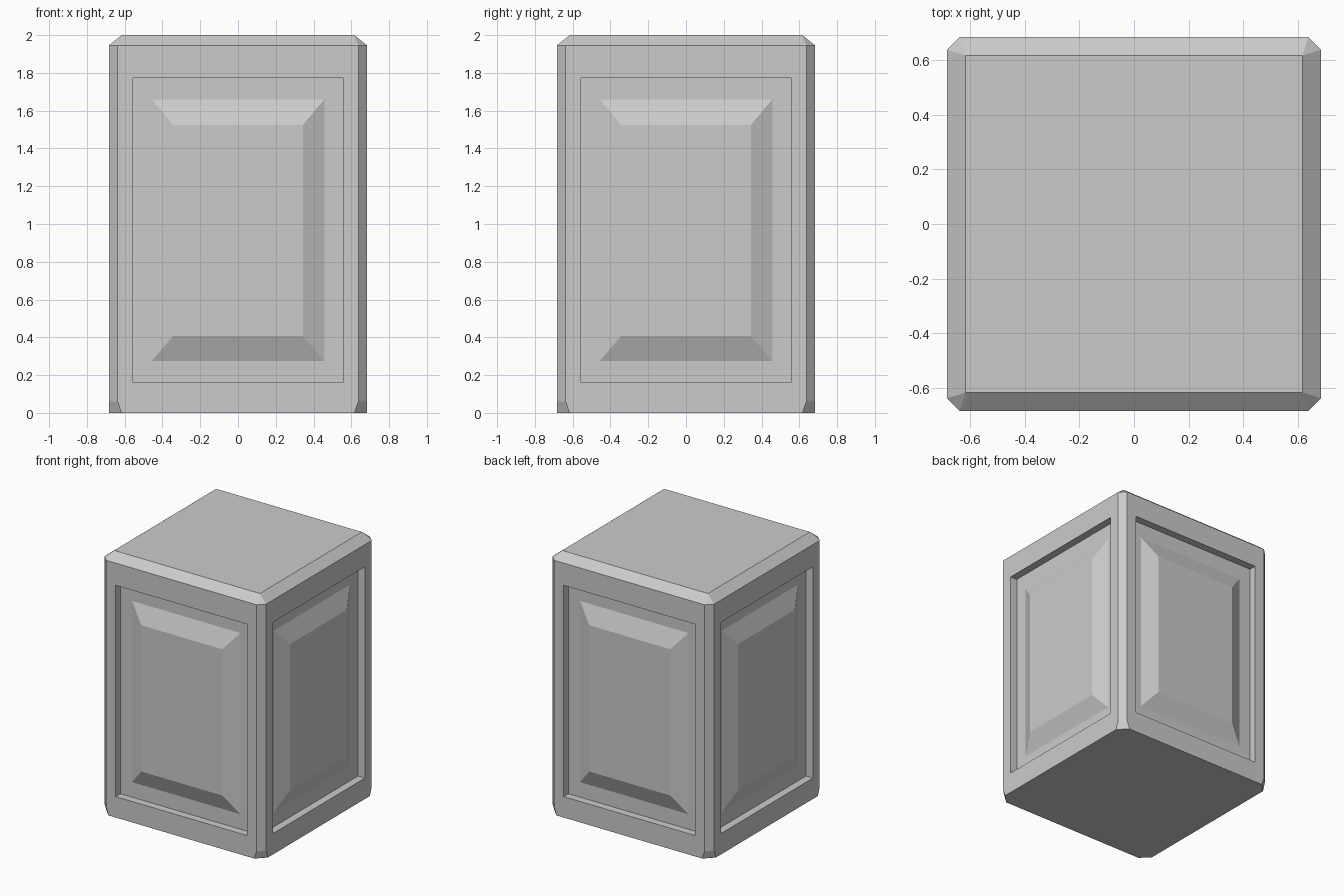
import bpy, bmesh
from math import pi
from mathutils import Matrix

if "Cube" in bpy.data.objects:
    bpy.data.objects.remove(bpy.data.objects["Cube"])

R = 0.684               # half width of the block
C = 0.637               # half width of a face between the corner chamfers
T = 0.616               # half width of the top face and of the base corners
Z0, Z1, Z2 = 0.06, 1.945, 2.0
DEPTH, RISE = 0.058, 0.053

bm = bmesh.new()


def face(points):
    bm.faces.new([bm.verts.new(p) for p in points])


def rect(half, low, high, y):
    return [(-half, y, low), (half, y, low), (half, y, high), (-half, y, high)]


def side(turn):
    first = len(bm.verts)
    # framed panel: face, recess rim, recess floor, bevelled raised field
    loops = [rect(C, Z0, Z1, -R),
             rect(0.555, 0.16, 1.775, -R),
             rect(0.555, 0.16, 1.775, -R + DEPTH),
             rect(0.458, 0.275, 1.66, -R + DEPTH),
             rect(0.343, 0.407, 1.525, -R + DEPTH - RISE)]
    for a, b in zip(loops, loops[1:]):
        for i in range(4):
            j = (i + 1) % 4
            face([a[i], a[j], b[j], b[i]])
    face(loops[-1])
    # foot strip and sloping top edge
    face([(-T, -R, 0), (T, -R, 0), (C, -R, Z0), (-C, -R, Z0)])
    face([(-C, -R, Z1), (C, -R, Z1), (T, -T, Z2), (-T, -T, Z2)])
    # corner chamfer with wider foot and pointed top
    face([(T, -R, 0), (R, -T, 0), (R, -C, Z0), (C, -R, Z0)])
    face([(C, -R, Z0), (R, -C, Z0), (R, -C, Z1), (C, -R, Z1)])
    face([(C, -R, Z1), (R, -C, Z1), (T, -T, Z2)])
    bm.verts.ensure_lookup_table()
    bmesh.ops.rotate(bm, verts=bm.verts[first:], cent=(0, 0, 0),
                     matrix=Matrix.Rotation(turn, 3, 'Z'))


for k in range(4):
    side(k * pi / 2)

# top and underside
face([(-T, -T, Z2), (T, -T, Z2), (T, T, Z2), (-T, T, Z2)])
face([(-T, -R, 0), (-R, -T, 0), (-R, T, 0), (-T, R, 0),
      (T, R, 0), (R, T, 0), (R, -T, 0), (T, -R, 0)])

bmesh.ops.remove_doubles(bm, verts=bm.verts[:], dist=0.0005)
bmesh.ops.recalc_face_normals(bm, faces=bm.faces[:])
mesh = bpy.data.meshes.new("panelled_block")
bm.to_mesh(mesh)
bm.free()
bpy.context.collection.objects.link(bpy.data.objects.new("panelled_block", mesh))
